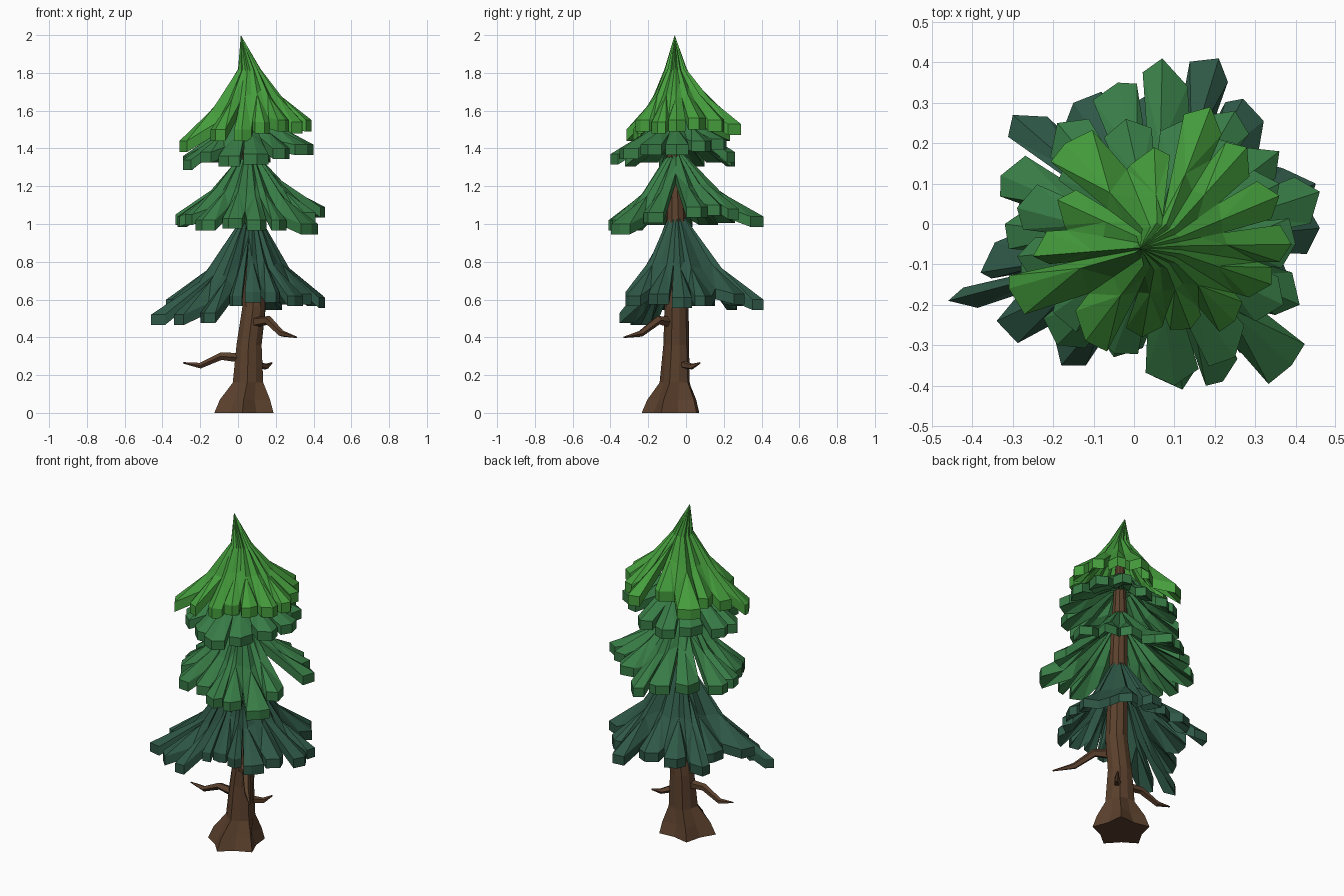
import bpy, bmesh, math, random
from mathutils import Vector

if "Cube" in bpy.data.objects:
    bpy.data.objects.remove(bpy.data.objects["Cube"])

random.seed(7)


def material(name, rgb):
    m = bpy.data.materials.new(name)
    m.diffuse_color = (*rgb, 1)
    m.use_nodes = True
    m.node_tree.nodes["Principled BSDF"].inputs["Base Color"].default_value = m.diffuse_color
    return m


BARK = material("bark brown", (0.105, 0.052, 0.026))
TEAL = material("dark teal green", (0.028, 0.098, 0.063))
GREEN = material("mid green", (0.039, 0.200, 0.061))
BRIGHT = material("bright green", (0.060, 0.340, 0.046))


def finish(bm, name, mat):
    bmesh.ops.recalc_face_normals(bm, faces=bm.faces)
    me = bpy.data.meshes.new(name)
    bm.to_mesh(me)
    bm.free()
    me.materials.append(mat)
    ob = bpy.data.objects.new(name, me)
    bpy.context.collection.objects.link(ob)
    return ob


def tube(name, path, radii, sides, flat=False):
    """Tapered tube; a radius pair alternates around the ring to make lobes."""
    bm = bmesh.new()
    pts = [Vector(p) for p in path]
    rings = []
    for i, p in enumerate(pts):
        d = Vector((0, 0, 1)) if flat else (pts[min(i + 1, len(pts) - 1)] - pts[max(i - 1, 0)]).normalized()
        ref = Vector((0, 1, 0)) if flat else Vector((0, 0, 1))
        u = ref.cross(d).normalized()
        v = d.cross(u)
        ring = []
        for k in range(sides):
            a = math.tau * k / sides + (0.87 if flat else 0)
            r = radii[i] if isinstance(radii[i], float) else radii[i][k % 2]
            ring.append(bm.verts.new(p + (u * math.cos(a) + v * math.sin(a)) * r))
        rings.append(ring)
    for a, b in zip(rings, rings[1:]):
        for k in range(sides):
            j = (k + 1) % sides
            bm.faces.new((a[k], a[j], b[j], b[k]))
    bm.faces.new(rings[0])
    bm.faces.new(rings[-1])
    return finish(bm, name, BARK)


def tier(name, mat, axis, apex, neck, tips, slits=(), steep=1.7, thick=0.055):
    """Drooping skirt ending in fronds; slits are angles of the deepest notches."""
    bm = bmesh.new()
    cx, cy = axis
    neck_r, neck_z = neck
    fr = sorted((math.atan2(y - cy, x - cx) % math.tau, math.hypot(x - cx, y - cy), z)
                for x, y, z in tips)
    n = len(fr)

    def both(p, drop=thick):                 # top vertex and its underside twin
        return bm.verts.new(p), bm.verts.new((p[0], p[1], p[2] - drop))

    def at(a, r, z):
        return (cx + math.cos(a) * r, cy + math.sin(a) * r, z)

    def slope(a, t, R, z, lift=0.0):         # point on the concave skirt
        r = max(R * t, neck_r * 1.1)
        s = (r - neck_r) / (R - neck_r)
        return at(a, r, neck_z + (z - neck_z) * (1 - (1 - s) ** steep) + lift)

    def skin(*vs):
        bm.faces.new([v[0] for v in vs])
        bm.faces.new([v[1] for v in reversed(vs)])

    A = both(apex, 0.12)
    gaps = [(fr[(i + 1) % n][0] - fr[i][0]) % math.tau for i in range(n)]
    KN, V, N = [], [], []
    for i in range(n):                       # notch after frond i
        a, R, z = fr[i]
        _, R2, z2 = fr[(i + 1) % n]
        am, Rm, zm = a + gaps[i] / 2, min(R, R2), (z + z2) / 2
        t = random.uniform(0.66, 0.85) if random.random() < 0.65 else random.uniform(0.42, 0.58)
        if any((math.radians(s) - a) % math.tau < gaps[i] for s in slits):
            t = 0.3
        KN.append(both(at(am, neck_r * 0.85, neck_z - 0.01), 0.07))
        V.append(both(slope(am, min(0.5, t * 0.65), Rm, zm, random.uniform(-0.025, 0.005))))
        N.append(both(slope(am, t, Rm, zm, -0.012)))

    for i, (a, R, z) in enumerate(fr):
        K = both(at(a, neck_r, neck_z), 0.07)
        M = both(slope(a, 0.52, R, z, random.uniform(0.0, 0.02)))
        wl, wr = min(gaps[i - 1] * 0.42, 0.075 / R), min(gaps[i] * 0.42, 0.075 / R)
        TL = both(at(a - wl, R * random.uniform(0.86, 0.99), z))
        TC = both(at(a, R, z))
        TR = both(at(a + wr, R * random.uniform(0.86, 0.99), z))
        NL, NR, VL, VR, KL, KR = N[i - 1], N[i], V[i - 1], V[i], KN[i - 1], KN[i]
        skin(A, KL, K)
        skin(A, K, KR)
        skin(K, KL, VL, M)
        skin(K, M, VR, KR)
        skin(M, VL, NL)
        skin(M, NR, VR)
        rim = (NL, TL, TC, TR, NR)
        for p, q in zip(rim, rim[1:]):
            skin(M, p, q)
            bm.faces.new((p[0], p[1], q[1], q[0]))
    return finish(bm, name, mat)


# Trunk with flared roots
tube("trunk",
     [(0.035, -0.07, 0), (0.04, -0.065, 0.07), (0.055, -0.055, 0.16), (0.06, -0.05, 0.36),
      (0.085, -0.05, 0.56), (0.075, -0.05, 0.9), (0.055, -0.06, 1.3), (0.05, -0.06, 1.7)],
     [(0.165, 0.12), (0.14, 0.09), (0.085, 0.075), (0.070, 0.066),
      0.064, 0.056, 0.047, 0.025], 10, flat=True)

# Bare broken branches
tube("front_branch", [(0.08, -0.08, 0.48), (0.16, -0.15, 0.49), (0.23, -0.24, 0.42), (0.31, -0.33, 0.40)],
     [0.032, 0.024, 0.018, 0.004], 5)
tube("left_branch", [(0.04, -0.06, 0.29), (-0.09, -0.05, 0.30), (-0.2, -0.04, 0.25), (-0.29, -0.04, 0.265)],
     [0.028, 0.021, 0.016, 0.004], 5)
tube("small_branch", [(0.09, -0.03, 0.26), (0.15, 0.03, 0.245), (0.18, 0.075, 0.265)],
     [0.024, 0.016, 0.004], 5)

# Foliage tiers, bottom to top; each tip is one frond end
tier("bottom_foliage", TEAL, (0.07, -0.05), (0.065, -0.05, 1.08), (0.05, 1.03),
     [(.46, -.01, .61), (.45, .10, .62), (.27, .31, .63), (.21, .41, .60), (.05, .33, .62),
      (-.15, .30, .62), (-.30, .27, .60), (-.27, .12, .62), (-.38, -.12, .60), (-.46, -.19, .52),
      (-.34, -.24, .52), (-.18, -.35, .53), (-.03, -.30, .62), (.08, -.30, .64), (.20, -.32, .64),
      (.30, -.30, .62), (.39, -.15, .63)], slits=(262, 152))
tier("lower_middle_foliage", GREEN, (0.06, -0.05), (0.055, -0.05, 1.40), (0.07, 1.34),
     [(.46, .08, 1.09), (.36, .18, 1.10), (.25, .28, 1.08), (.07, .41, 1.04), (-.04, .35, 1.06),
      (-.19, .25, 1.06), (-.33, .12, 1.05), (-.32, .0, 1.04), (-.28, -.14, 1.05), (-.19, -.30, 1.02),
      (-.05, -.33, 1.03), (.12, -.41, 1.02), (.22, -.39, 1.02), (.39, -.35, 1.0), (.41, -.20, 1.06)],
     slits=(0, 152))
tier("upper_middle_foliage", GREEN, (0.05, -0.05), (0.05, -0.05, 1.64), (0.07, 1.59),
     [(.40, -.05, 1.42), (.36, .10, 1.44), (.25, .20, 1.45), (.13, .26, 1.38), (-.02, .26, 1.36),
      (-.16, .18, 1.38), (-.29, .04, 1.36), (-.29, -.08, 1.34), (-.20, -.22, 1.38), (-.05, -.32, 1.36),
      (.10, -.40, 1.37), (.25, -.33, 1.40), (.37, -.20, 1.42)])
tier("top_foliage", BRIGHT, (0.06, -0.055), (0.015, -0.06, 2.0), (0.06, 1.82),
     [(.39, -.05, 1.55), (.36, .07, 1.56), (.28, .19, 1.55), (.19, .29, 1.53), (.05, .19, 1.55),
      (-.17, .20, 1.50), (-.19, .06, 1.52), (-.25, -.08, 1.48), (-.31, -.16, 1.44), (-.12, -.29, 1.50),
      (.02, -.28, 1.50), (.14, -.26, 1.54), (.25, -.24, 1.55), (.34, -.15, 1.54)],
     slits=(75,), steep=1.5, thick=0.06)
